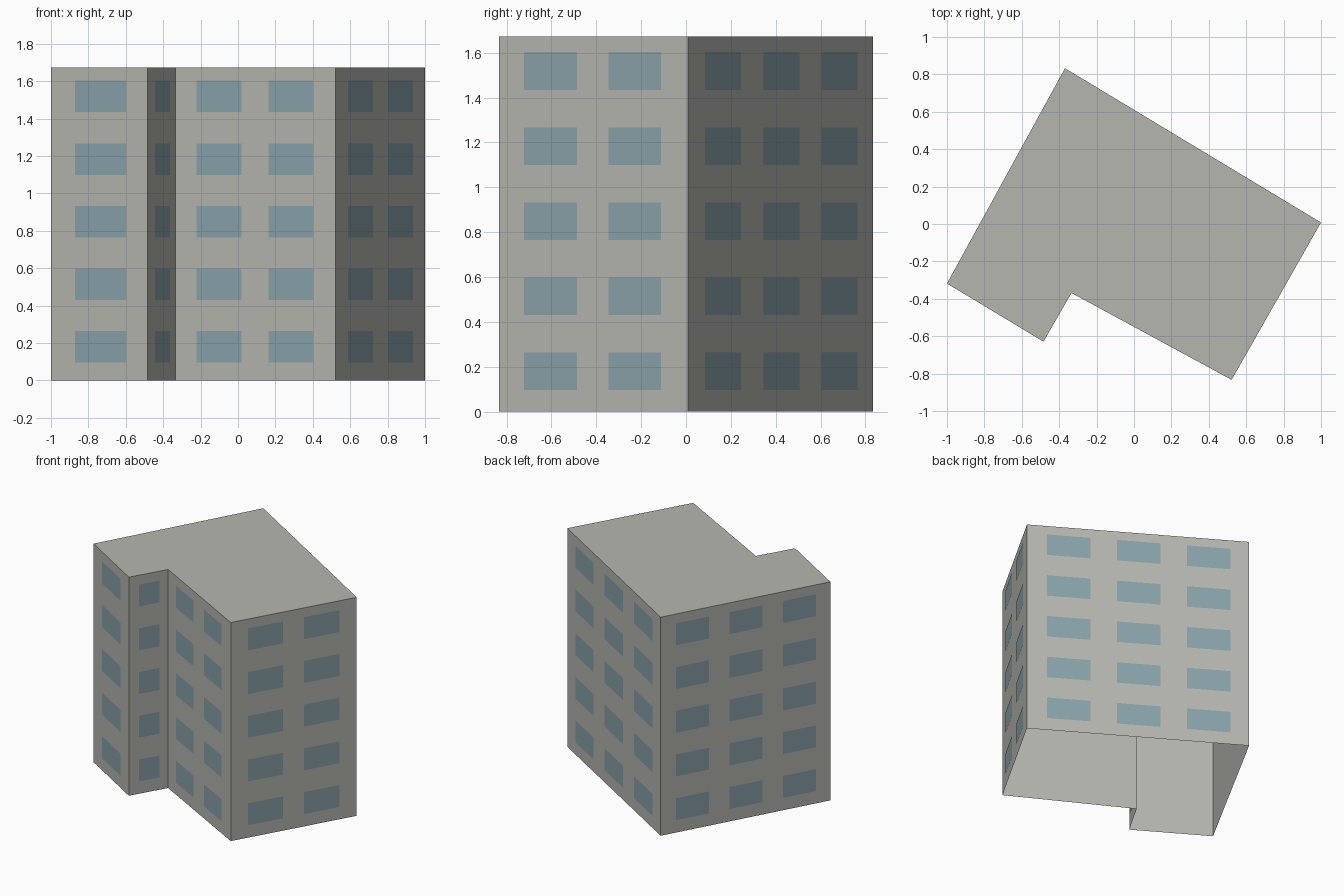
import bpy
import bmesh
from mathutils import Vector

cube = bpy.data.objects.get("Cube")
if cube:
    bpy.data.objects.remove(cube, do_unlink=True)

HEIGHT = 1.673
FLOORS = 5
FLOOR_HEIGHT = HEIGHT / FLOORS
WINDOW_SILL, WINDOW_HEIGHT = 0.096, 0.168
WINDOW_OFFSET = 0.003

# Footprint, counter-clockwise: (corner, window columns on the wall that starts there, wall name)
FOOTPRINT = [
    ((-1.0, -0.318), 1, "wing_end"),
    ((-0.484, -0.629), 1, "notch"),
    ((-0.334, -0.369), 2, "front"),
    ((0.522, -0.833), 2, "left_side"),
    ((1.0, 0.008), 3, "back"),
    ((-0.369, 0.833), 3, "right_side"),
]
# Column layout by count: first edge, pitch and width as fractions of the wall
LAYOUT = {1: (0.25, 0, 0.53), 2: (0.134, 0.447, 0.28), 3: (0.09, 0.315, 0.195)}


def make_material(name, color):
    mat = bpy.data.materials.new(name)
    mat.use_nodes = True
    mat.diffuse_color = color
    bsdf = next(n for n in mat.node_tree.nodes if n.type == "BSDF_PRINCIPLED")
    bsdf.inputs["Base Color"].default_value = color
    bsdf.inputs["Roughness"].default_value = 0.9
    return mat


def make_object(name, bm, mat):
    mesh = bpy.data.meshes.new(name)
    bm.to_mesh(mesh)
    bm.free()
    mesh.materials.append(mat)
    obj = bpy.data.objects.new(name, mesh)
    bpy.context.collection.objects.link(obj)
    return obj


def add_quad(bm, start, end, low, high):
    """Upright rectangle between two ground points, facing right of the run."""
    corners = [(start, low), (end, low), (end, high), (start, high)]
    bm.faces.new([bm.verts.new((p.x, p.y, z)) for p, z in corners])


concrete = make_material("concrete_grey", (0.47, 0.47, 0.43, 1))
glass = make_material("window_blue_grey", (0.25, 0.365, 0.405, 1))

corners = [Vector(entry[0]) for entry in FOOTPRINT]
walls = list(zip(corners, corners[1:] + corners[:1]))

# Building shell: walls and flat roof, open underneath
bm = bmesh.new()
for start, end in walls:
    add_quad(bm, start, end, 0, HEIGHT)
bm.faces.new([bm.verts.new((p.x, p.y, HEIGHT)) for p in corners])
bmesh.ops.remove_doubles(bm, verts=bm.verts, dist=0.0001)
make_object("building_shell", bm, concrete)

# Window panes: a regular grid on every wall
for (start, end), (_, columns, wall_name) in zip(walls, FOOTPRINT):
    run = end - start
    outward = Vector((run.y, -run.x)).normalized() * WINDOW_OFFSET
    first, pitch, width = LAYOUT[columns]
    bm = bmesh.new()
    for floor in range(FLOORS):
        low = floor * FLOOR_HEIGHT + WINDOW_SILL
        for column in range(columns):
            t = first + column * pitch
            add_quad(bm, start + run * t + outward,
                     start + run * (t + width) + outward,
                     low, low + WINDOW_HEIGHT)
    make_object(wall_name + "_windows", bm, glass)
